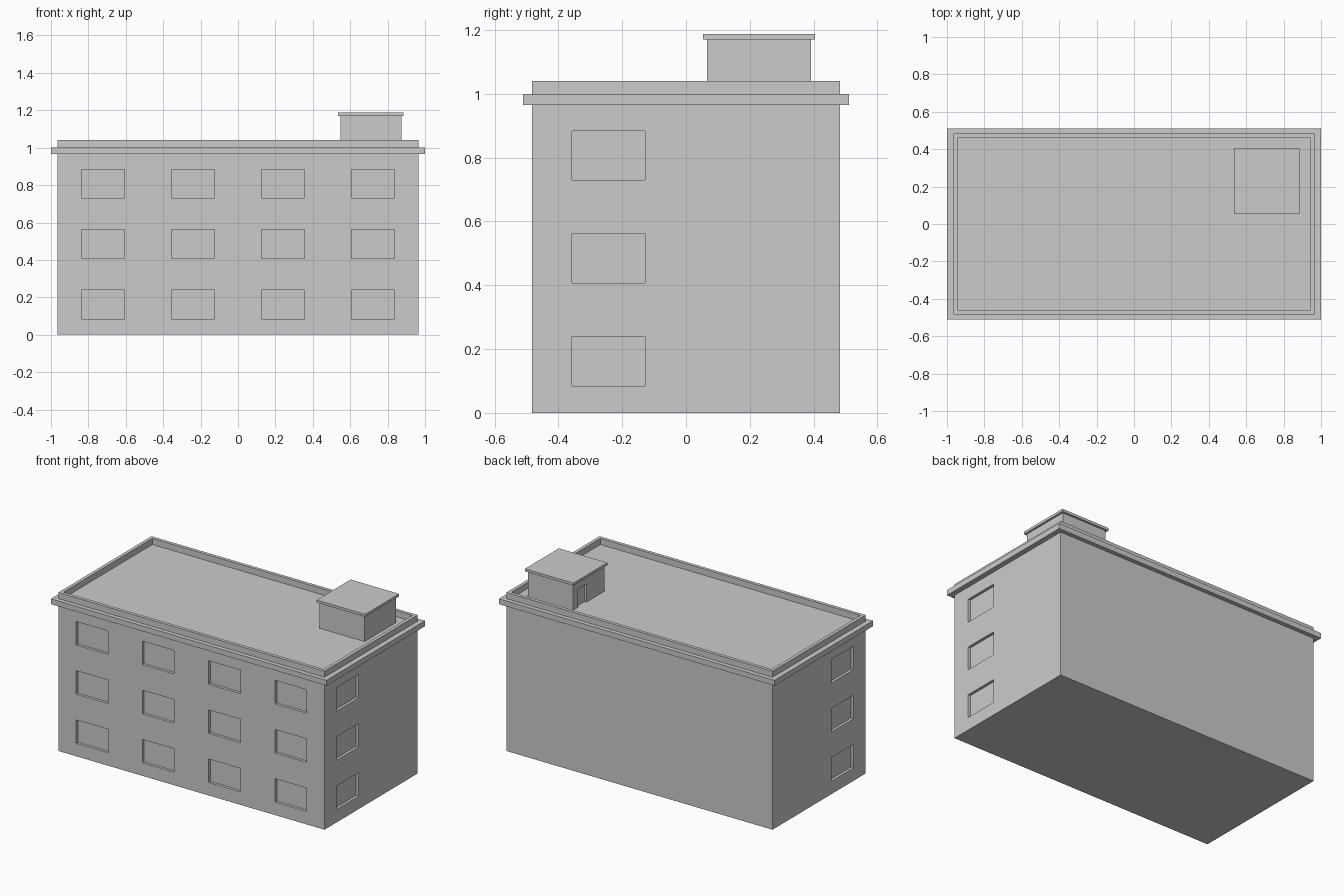
import bpy, bmesh

if "Cube" in bpy.data.objects:
    bpy.data.objects.remove(bpy.data.objects["Cube"])


def make_object(name, bm):
    bmesh.ops.recalc_face_normals(bm, faces=bm.faces)
    mesh = bpy.data.meshes.new(name)
    bm.to_mesh(mesh)
    bm.free()
    obj = bpy.data.objects.new(name, mesh)
    bpy.context.collection.objects.link(obj)
    return obj


def stacked_rects(name, profile, centre=(0, 0)):
    """Loft rectangles given as (half width, half depth, height)."""
    bm = bmesh.new()
    loops = []
    for hx, hy, z in profile:
        loops.append([bm.verts.new((centre[0] + sx * hx, centre[1] + sy * hy, z))
                      for sx, sy in ((-1, -1), (1, -1), (1, 1), (-1, 1))])
    for a, b in zip(loops, loops[1:]):
        for i in range(4):
            j = (i + 1) % 4
            bm.faces.new((a[i], a[j], b[j], b[i]))
    bm.faces.new(loops[0])
    bm.faces.new(loops[-1])
    return make_object(name, bm)


def cut(obj, boxes):
    """Subtract (centre, size) boxes from an object."""
    bm = bmesh.new()
    for c, s in boxes:
        for v in bmesh.ops.create_cube(bm, size=1)["verts"]:
            v.co = [c[k] + v.co[k] * s[k] for k in range(3)]
    cutter = make_object(obj.name + "_cutter", bm)
    cutter.hide_render = True
    mod = obj.modifiers.new("openings", "BOOLEAN")
    mod.operation, mod.solver, mod.object = "DIFFERENCE", "EXACT", cutter
    bpy.context.view_layer.objects.active = obj
    bpy.ops.object.modifier_apply(modifier=mod.name)
    bpy.data.objects.remove(cutter)


W, D = 0.966, 0.483        # half size of the walls
RECESS = 0.018

# Walls, cornice, parapet and sunken roof as one shell
building = stacked_rects("building", [
    (W, D, 0), (W, D, 0.965),
    (1.0, 0.511, 0.965), (1.0, 0.511, 1.0),
    (W, D, 1.0), (W, D, 1.04),
    (W - 0.022, D - 0.022, 1.04), (W - 0.022, D - 0.022, 1.0)])

# Window recesses: four columns in front, one column on each side
windows = []
for floor in range(3):
    z = 0.162 + 0.3225 * floor
    for col in range(4):
        x = (col - 1.5) * 0.4815
        windows.append(((x, -D, z), (0.23, 2 * RECESS, 0.154)))
    for side in (-1, 1):
        windows.append(((side * W, -0.243, z), (2 * RECESS, 0.23, 0.154)))
cut(building, windows)

# Roof access hut with overhanging cap and a recessed door
CX, CY, H = 0.71, 0.229, 0.163
hut = stacked_rects("roof_hut", [
    (H, H, 1.0), (H, H, 1.17),
    (H + 0.013, H + 0.013, 1.17), (H + 0.013, H + 0.013, 1.187)], (CX, CY))
cut(hut, [((CX - H, 0.295, 1.055), (0.03, 0.09, 0.13))])
